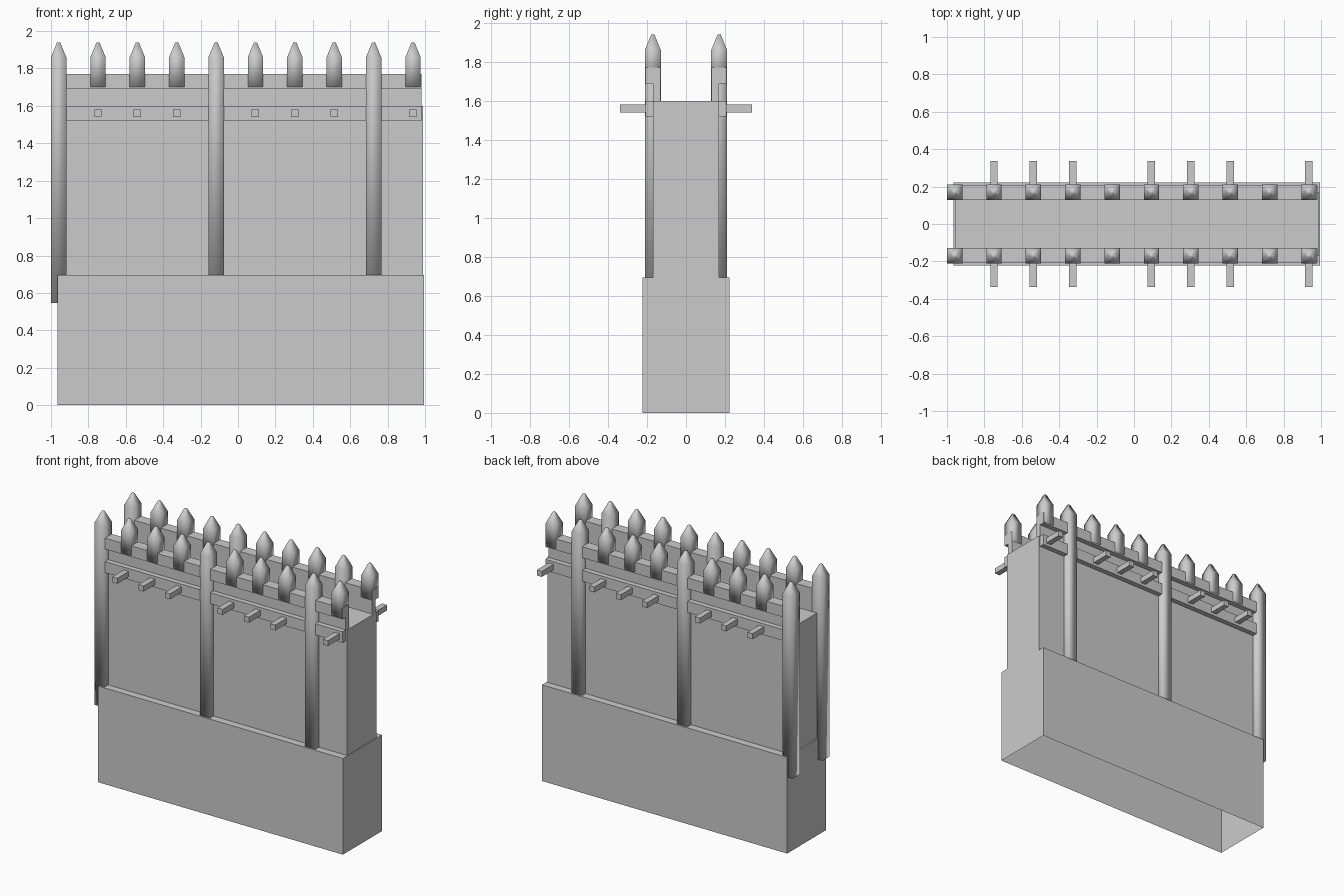
import bpy, bmesh

if "Cube" in bpy.data.objects:
    bpy.data.objects.remove(bpy.data.objects["Cube"])


def finish(name, bm, smooth=False):
    bmesh.ops.recalc_face_normals(bm, faces=bm.faces)
    me = bpy.data.meshes.new(name)
    bm.to_mesh(me)
    bm.free()
    for p in me.polygons:
        p.use_smooth = smooth
    ob = bpy.data.objects.new(name, me)
    bpy.context.collection.objects.link(ob)
    return ob


def rings(name, levels, cap_bottom=True, smooth=False):
    """Stack of rectangular rings (x0, x1, y0, y1, z) joined into a solid."""
    bm = bmesh.new()
    loops = []
    for x0, x1, y0, y1, z in levels:
        loops.append([bm.verts.new(c) for c in
                      ((x0, y0, z), (x1, y0, z), (x1, y1, z), (x0, y1, z))])
    for a, b in zip(loops, loops[1:]):
        for i in range(4):
            j = (i + 1) % 4
            bm.faces.new((a[i], a[j], b[j], b[i]))
    bm.faces.new(loops[-1])
    ob_bottom = bm.faces.new(loops[0][::-1])
    bmesh.ops.recalc_face_normals(bm, faces=bm.faces)
    if not cap_bottom:
        bm.faces.remove(ob_bottom)
    return finish(name, bm, smooth)


def box(name, x0, x1, y0, y1, z0, z1, cap_bottom=True):
    return rings(name, [(x0, x1, y0, y1, z0), (x0, x1, y0, y1, z1)], cap_bottom)


def stake(name, x, y, z0):
    """Square pointed timber with soft shading."""
    w, t = 0.041, 0.008
    sq = lambda r, z: (x - r, x + r, y - r, y + r, z)
    return rings(name, [sq(w, z0), sq(w, 1.86), sq(t, 1.94)], smooth=True)


# Foundation (open underneath) and wall core
box("foundation", -0.965, 0.995, -0.223, 0.223, 0, 0.695, False)
box("wall_core", -0.955, 0.99, -0.17, 0.17, 0.695, 1.6, False)

for side, s in (("front", -1), ("back", 1)):
    def strip(name, x0, x1, ya, yb, z0, z1):
        y0, y1 = sorted((s * ya, s * yb))
        box(f"{side}_{name}", x0, x1, y0, y1, z0, z1)

    # Parapet boards
    strip("top_board", -0.96, 0.98, 0.13, 0.207, 1.69, 1.77)
    strip("parapet_panel", -0.96, 0.98, 0.13, 0.17, 1.6, 1.69)
    strip("lower_rail", -0.96, 0.98, 0.169, 0.207, 1.52, 1.6)

    # Every fourth stake is a full-length post, the others carry a peg below
    for i in range(10):
        x = -0.959 + i * 0.2105
        if i % 4 == 0:
            stake(f"{side}_post_{i}", x, s * 0.17, 0.545)
        else:
            stake(f"{side}_stake_{i}", x, s * 0.17, 1.70)
            strip(f"peg_{i}", x - 0.02, x + 0.02, 0.15, 0.338, 1.54, 1.58)
